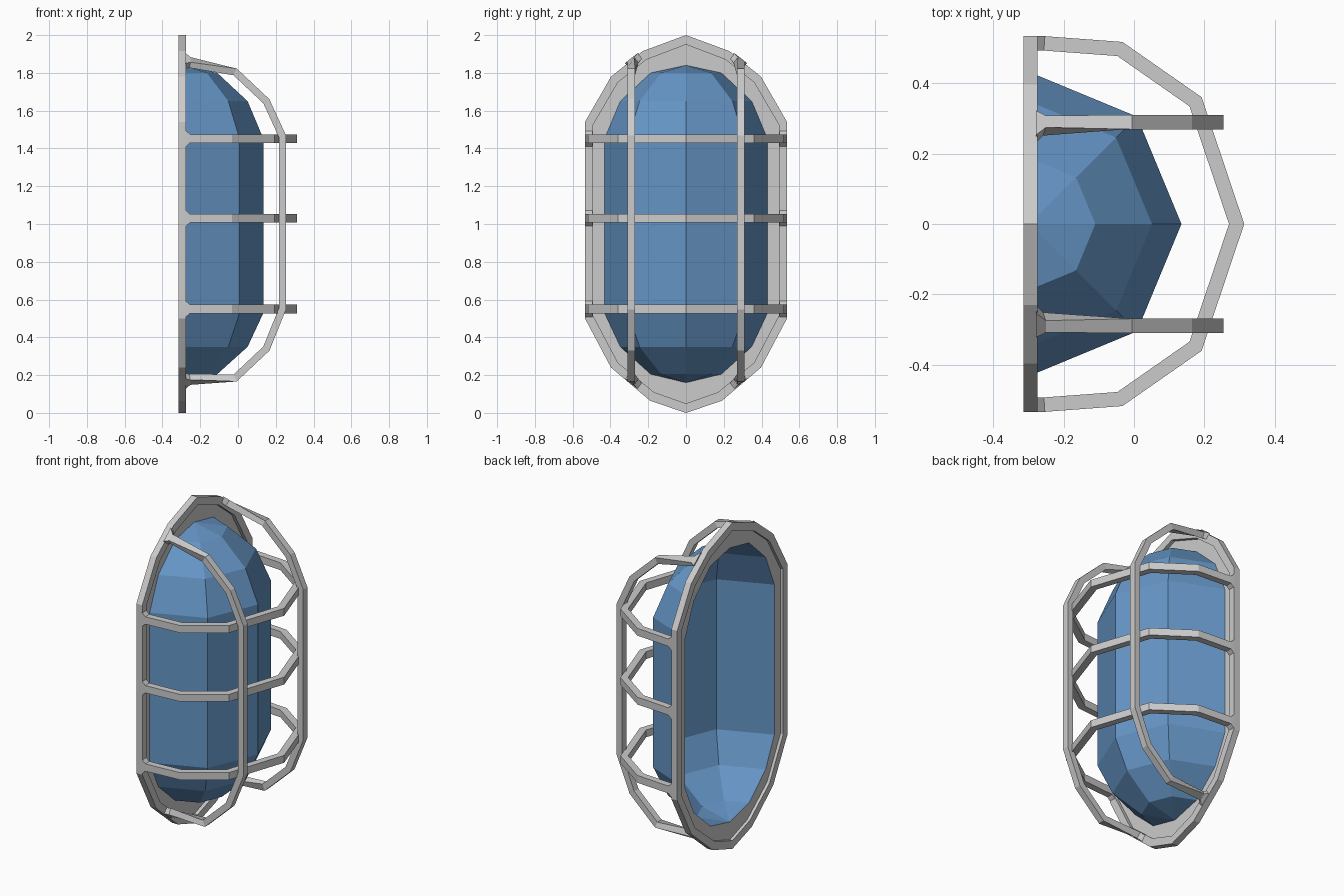
import bpy, bmesh, math
from mathutils import Vector as V

if "Cube" in bpy.data.objects:
    bpy.data.objects.remove(bpy.data.objects["Cube"])

BACK, FRONT, SEAT = -0.315, -0.275, -0.297   # rim back, rim front, glass seat


def finish(name, bm, material=None):
    bmesh.ops.remove_doubles(bm, verts=bm.verts, dist=1e-5)
    bmesh.ops.recalc_face_normals(bm, faces=bm.faces)
    mesh = bpy.data.meshes.new(name)
    bm.to_mesh(mesh)
    bm.free()
    obj = bpy.data.objects.new(name, mesh)
    bpy.context.collection.objects.link(obj)
    if material:
        mesh.materials.append(material)
    return obj


def loft(bm, rings, loop_rings=False, loop_points=True, caps=False):
    vs = [[bm.verts.new(p) for p in r] for r in rings]
    n = len(vs[0])
    pairs = list(zip(vs, vs[1:])) + ([(vs[-1], vs[0])] if loop_rings else [])
    for a, b in pairs:
        for i in range(n if loop_points else n - 1):
            j = (i + 1) % n
            bm.faces.new((a[i], a[j], b[j], b[i]))
    if caps:
        bm.faces.new(vs[0])
        bm.faces.new(vs[-1])


def outline(half, x):
    """Close a right-hand (y, z) profile by mirroring it in y."""
    pts = half + [(-y, z) for y, z in half[-2:0:-1]]
    return [V((x, y, z)) for y, z in pts]


def bar(name, path, widths, thick):
    """Rectangular bar along a path, with a width vector at every point."""
    path = [V(p) for p in path]
    rings = []
    for i, (p, w) in enumerate(zip(path, widths)):
        a = (p - path[i - 1]).normalized() if i else None
        b = (path[i + 1] - p).normalized() if i < len(path) - 1 else None
        a, b = a or b, b or a
        t = (a + b).normalized()
        d = t.cross(w).normalized() * thick / 2 / max(t.dot(a), 0.5)
        h = w / 2
        rings.append([p + h + d, p - h + d, p - h - d, p + h - d])
    # feet sit flat on the rim
    for r in (rings[0], rings[-1]):
        for q in r:
            q.x = FRONT - 0.004
    bm = bmesh.new()
    loft(bm, rings, caps=True)
    return finish(name, bm)


# Mounting rim and recessed flange
outer = [(0, 2), (.23, 1.915), (.397, 1.78), (.535, 1.54),
         (.535, .5), (.397, .24), (.19, .064), (0, 0)]
inner = [(0, 1.95), (.21, 1.87), (.36, 1.75), (.492, 1.525),
         (.492, .515), (.36, .265), (.17, .11), (0, .05)]
seat = [(0, 1.84), (.187, 1.80), (.348, 1.65), (.432, 1.45),
        (.432, .53), (.348, .35), (.187, .205), (0, .16)]
bm = bmesh.new()
loft(bm, [outline(outer, BACK), outline(outer, FRONT),
          outline(inner, FRONT), outline(inner, BACK)], loop_rings=True)
finish("mounting_rim", bm)
bm = bmesh.new()
loft(bm, [outline(inner, SEAT), outline(seat, SEAT)])
finish("rim_flange", bm)

# Glass dome: half octagons stacked up the seat profile, open at the back
glass = bpy.data.materials.new("blue_glass")
glass.diffuse_color = (0.13, 0.30, 0.56, 1)
glass.use_nodes = True
glass.node_tree.nodes["Principled BSDF"].inputs["Base Color"].default_value = glass.diffuse_color
bm = bmesh.new()
loft(bm, [[(SEAT + r * math.sin(k * math.pi / 4), r * math.cos(k * math.pi / 4), z)
           for k in range(5)] for r, z in seat], loop_points=False)
bmesh.ops.remove_doubles(bm, verts=bm.verts, dist=1e-5)
bmesh.ops.dissolve_degenerate(bm, edges=bm.edges, dist=1e-5)
finish("glass_dome", bm, glass)

# Horizontal cage hoops with flared feet
half = [(FRONT, .515), (-.255, .514), (-.04, .498), (.175, .348)]
hoop = half + [(.292, 0)] + [(x, -y) for x, y in reversed(half)]
for label, z in (("lower", .55), ("middle", 1.03), ("upper", 1.452)):
    widths = [V((0, 0, .045))] * len(hoop)
    widths[0] = widths[-1] = V((0, 0, .09))
    bar(label + "_cage_hoop", [(x, y, z) for x, y in hoop], widths, .041)

# Vertical cage bars, feet turned to follow the rim
rail = [(FRONT, .277, 1.865), (-.255, .28, 1.855), (-.015, .29, 1.805),
        (.15, .29, 1.65), (.235, .29, 1.465), (.235, .29, .55),
        (.15, .29, .34), (-.015, .29, .185), (-.255, .28, .177),
        (FRONT, .277, .167)]
for label, s in (("left", -1), ("right", 1)):
    top, low = V((0, .78, -.62 * s)), V((0, .78, .62 * s))
    widths = ([top * .09, top * .043] + [V((0, .041, 0))] * 6
              + [low * .043, low * .09])
    bar(label + "_cage_bar", [(x, s * y, z) for x, y, z in rail], widths, .038)
